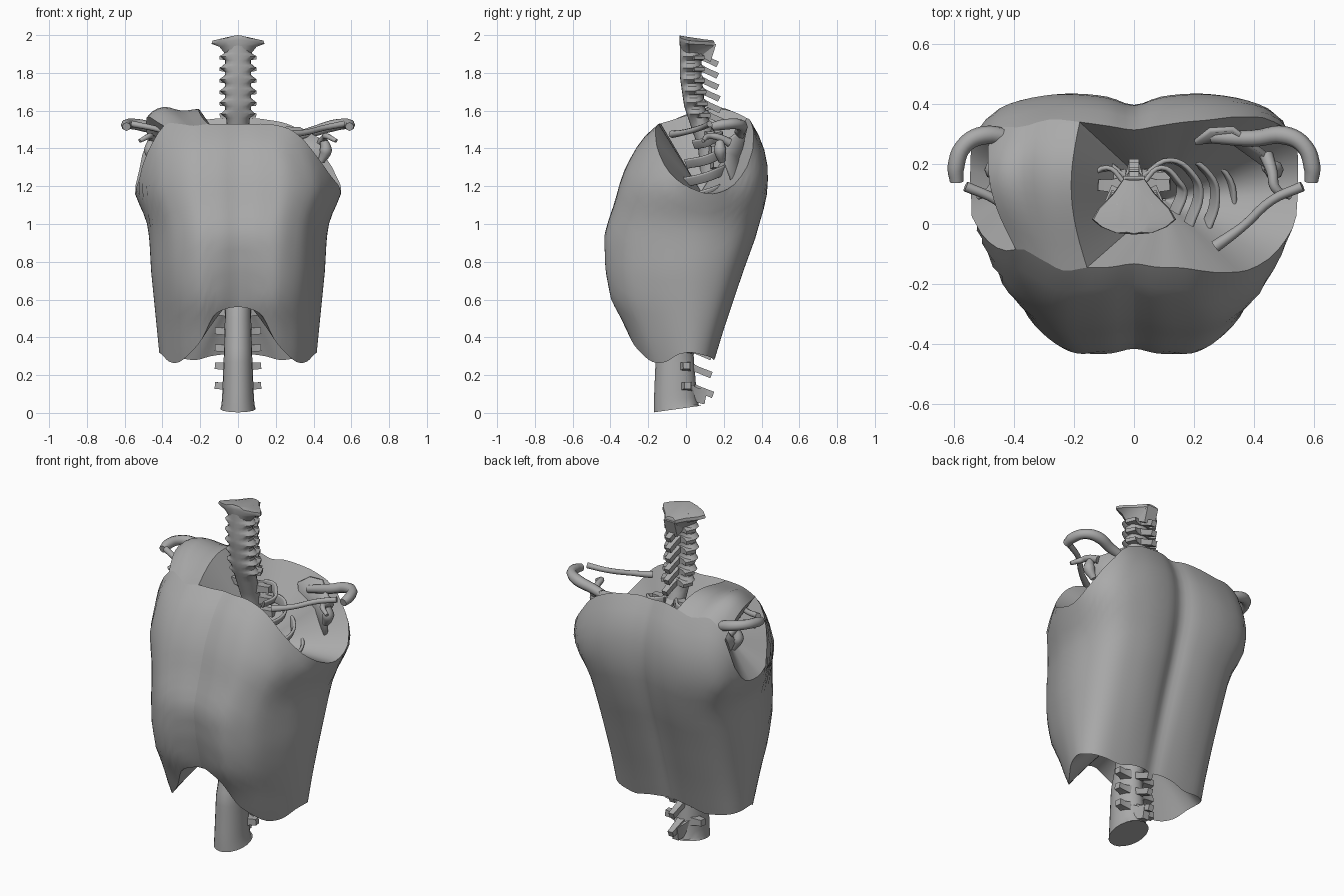
import bpy, math
from mathutils import Vector

if "Cube" in bpy.data.objects:
    bpy.data.objects.remove(bpy.data.objects["Cube"])

grey = bpy.data.materials.new("plain_grey")
grey.diffuse_color = (0.4, 0.4, 0.4, 1)
grey.use_nodes = True
grey.node_tree.nodes["Principled BSDF"].inputs["Base Color"].default_value = grey.diffuse_color


def table(rows, z):
    """Interpolated row of values for a height z."""
    if z <= rows[0][0]:
        return rows[0][1:]
    for a, b in zip(rows, rows[1:]):
        if z <= b[0]:
            t = (z - a[0]) / (b[0] - a[0])
            return [p + (q - p) * t for p, q in zip(a[1:], b[1:])]
    return rows[-1][1:]


def mesh(name, verts, faces, angle=40):
    me = bpy.data.meshes.new(name)
    me.from_pydata([tuple(v) for v in verts], [], faces)
    me.materials.append(grey)
    ob = bpy.data.objects.new(name, me)
    bpy.context.collection.objects.link(ob)
    bpy.ops.object.select_all(action='DESELECT')
    ob.select_set(True)
    bpy.context.view_layer.objects.active = ob
    bpy.ops.object.shade_smooth_by_angle(angle=math.radians(angle))
    return ob


def grid(rows, closed):
    """Vertices and quads joining equal rows of points."""
    n = len(rows[0])
    verts = [p for r in rows for p in r]
    faces = [(i * n + j, i * n + (j + 1) % n, (i + 1) * n + (j + 1) % n, (i + 1) * n + j)
             for i in range(len(rows) - 1) for j in range(n if closed else n - 1)]
    return verts, faces


def loft(name, rows, angle=40):
    v, f = grid(rows, True)
    n = len(rows[0])
    f += [tuple(reversed(range(n))), tuple(range(len(v) - n, len(v)))]
    return mesh(name, v, f, angle)


def hollow(name, rim, centre, power=1.0):
    """Sunken surface from a rim loop to a centre point."""
    c = Vector(centre)
    rows = []
    for r in (1, .9, .75, .6, .45, .25, .01):
        rows.append([Vector((c.x + (p.x - c.x) * r, c.y + (p.y - c.y) * r,
                             c.z + (p.z - c.z) * r ** power)) for p in rim])
    v, f = grid(rows, True)
    return mesh(name, v, f, 50)


def bar(name, a, b, wa, ha, wb, hb):
    """Tapered four-sided bony process from a to b."""
    a, b = Vector(a), Vector(b)
    d = (b - a).normalized()
    side = d.cross(Vector((0, 0, 1))).normalized()
    up = side.cross(d)
    rows = []
    for c, w, h in ((a, wa, ha), ((a + b) / 2, (wa + wb) * .4, (ha + hb) * .42), (b, wb, hb)):
        rows.append([c + side * w * s + up * h * t for s, t in ((-1, -1), (1, -1), (1, 1), (-1, 1))])
    return loft(name, rows, 30)


def tube(name, pts, depth, radii=None, band=0):
    cu = bpy.data.curves.new(name, 'CURVE')
    cu.dimensions = '3D'
    cu.bevel_depth, cu.extrude = depth, band
    cu.bevel_resolution, cu.resolution_u = 2, 5
    cu.use_fill_caps = True
    sp = cu.splines.new('BEZIER')
    sp.bezier_points.add(len(pts) - 1)
    for i, p in enumerate(pts):
        bp = sp.bezier_points[i]
        bp.co = p
        bp.handle_left_type = bp.handle_right_type = 'AUTO'
        bp.radius = radii[i] if radii else 1
    cu.materials.append(grey)
    ob = bpy.data.objects.new(name, cu)
    bpy.context.collection.objects.link(ob)


# Torso skin: height, half width, front y, back y, middle y
body = [(.25, .41, -.24, .14, 0), (.35, .42, -.29, .17, -.01), (.45, .43, -.33, .2, -.02),
        (.6, .445, -.41, .25, -.03), (.75, .46, -.435, .3, -.03), (.93, .47, -.435, .365, 0),
        (1.02, .485, -.41, .39, .03), (1.12, .53, -.375, .42, .06), (1.2, .56, -.355, .43, .08),
        (1.3, .54, -.32, .43, .1), (1.4, .505, -.265, .41, .1), (1.5, .49, -.19, .37, .1),
        (1.56, .475, -.1, .33, .1)]
# Outline columns: x share, y share, lower edge, upper edge
cols = [(0, -.98, .56, 1.53), (.15, -1, .55, 1.53), (.3, -1, .51, 1.53), (.45, -.98, .39, 1.52),
        (.6, -.88, .32, 1.49), (.75, -.71, .27, 1.41), (.88, -.42, .27, 1.27), (.97, -.12, .31, 1.19),
        (1, .2, .32, 1.16), (.97, .5, .31, 1.21), (.89, .75, .3, 1.35), (.75, .91, .29, 1.47),
        (.54, .99, .28, 1.53), (.35, 1.01, .3, 1.55), (.16, .98, .31, 1.56), (0, .9, .31, 1.55)]
raised = {4: 1.53, 5: 1.52, 6: 1.37, 10: 1.44, 11: 1.54}   # edges on the covered shoulder
STEPS, SUB, LAST = 16, 3, 15


def skin_point(u, v, z):
    w, f, b, m = table(body, z)
    if u < 0:
        w *= 1 + .08 * max(0, min(1, (z - 1.25) / .15))
    x, y = u * w, m + (v * (m - f) if v < 0 else v * (b - m))
    if v < 0:   # breastbone groove and soft hollow below the chest
        y += .008 * math.exp(-(x / .06) ** 2)
        y += .04 * math.exp(-(x / .15) ** 2) * max(0, min(1, (.95 - z) / .3))
    return Vector((x, y, z))


def settings(i, side):
    flip = -1 if i < 0 or i > LAST else 1
    i = -i if i < 0 else (2 * LAST - i if i > LAST else i)
    u, v, lo, hi = cols[i]
    return u * flip, v, lo, raised.get(i, hi) if side < 0 else hi


def column(k, side):
    """Vertical line of the skin; k counts the subdivided outline columns."""
    i, t = k // SUB, (k % SUB) / SUB
    p = [settings(i + d, side) for d in (-1, 0, 1, 2)]
    u, v, lo, hi = [.5 * (2 * b + (c - a) * t + (2 * a - 5 * b + 4 * c - d) * t * t
                          + (3 * b - a - 3 * c + d) * t ** 3) for a, b, c, d in zip(*p)]
    return [skin_point(u * side, v, lo + (hi - lo) * n / STEPS) for n in range(STEPS + 1)]


END = LAST * SUB
right = [column(k, 1) for k in range(END + 1)]
left = [column(k, -1) for k in range(END + 1)]
left[0], left[END] = right[0], right[END]
ring = right + left[END - 1:0:-1]
v, f = grid(ring + [ring[0]], False)
mesh("torso_skin", v, f, 50)

# Covered shoulder bridging front and back of the skin
strap = []
for k in range(10):
    a, b = left[6 + k][-1], left[39 - k][-1]
    line = []
    for s in range(13):
        t = s / 12
        p = a.lerp(b, t)
        arch = math.sin(math.pi * t)
        p.z += (.03 + .003 * k) * arch + .04 * math.sin(math.pi * t ** 1.8)
        p.x -= .04 * arch
        line.append(p)
    strap.append(line)
v, f = grid(strap, False)
mesh("shoulder_skin", v, f, 50)

# Sunken surfaces closing the neck, arm and waist openings
neck_rim = [c[-1] for c in right] + [left[k][-1] for k in range(END - 1, 39, -1)] \
    + strap[0][::-1] + [left[k][-1] for k in range(5, 0, -1)]
hollow("neck_hollow", neck_rim, (.1, .08, 1.17))
arm_rim = [left[k][-1] for k in range(15, 31)] + strap[-1][::-1][1:-1]
hollow("arm_hollow", arm_rim, (-.36, .13, 1.36))
hollow("waist_hollow", [c[0] for c in ring], (0, -.02, .62), 1.3)

# Spine column: height, middle y, half width, half depth
spine = [(0, -.045, .093, .125), (.06, -.055, .085, .115), (.3, -.06, .075, .1), (.55, -.01, .068, .085),
         (.8, .09, .062, .075), (1.1, .15, .055, .065), (1.4, .12, .05, .055), (1.53, .075, .06, .055),
         (1.62, .045, .07, .055), (1.78, .025, .07, .058), (1.96, .025, .066, .058)]
neck_bones = [1.58 + .061 * i for i in range(6)]


def spine_ring(z, n=20):
    y, w, d = table(spine, z)
    if z > 1.53:   # flared edges of the neck bones
        w *= 1 + .38 * max(0, 1 - min(abs(z - h) for h in neck_bones) / .022)
    tip = .035 if z < .03 else 0
    return [Vector((w * math.cos(t), y + d * math.sin(t), z + tip * (math.sin(t) + 1) / 2 + .003))
            for t in (2 * math.pi * i / n for i in range(n))]


levels = [1.52 * i / 40 for i in range(41)]
for h in neck_bones:
    levels += [h - .022, h, h + .014, h + .022]
loft("spine_column", [spine_ring(z) for z in levels + [1.95]], 35)

# Vertebra processes
for z in [.14, .245, .34, .43, .53] + [.62 + .077 * i for i in range(12)] + neck_bones:
    y, w, d = table(spine, z)
    neck = z > 1.53
    if neck:
        back, drop, thick = .085, .04, .02
    elif z < .56:
        back, drop, thick = .09, .045, .022
    else:
        back, drop, thick = .055, .05, .018
    bar("spinous_process", (0, y + d * .5, z + .012), (0, y + d + back, z - drop), .03, thick, .016, thick * .8)
    for s in (-1, 1):
        if neck:
            bar("side_process", (s * w * .5, y + d * .4, z), (s * .085, y + d * .8, z - .005),
                .04, .022, .03, .01)
        else:
            bar("side_process", (s * w * .6, y + d * .5, z), (s * .12, y + d * .6, z + .005),
                .035, .025, .018, .018)
bar("base_process", (0, .02, .1), (0, .105, .085), .05, .05, .02, .04)

# Top vertebra: fan-shaped plate with a deep rear knob
fan = [(0, -.035), (.06, -.03), (.11, -.01), (.14, .015), (.12, .05), (.07, .1), (.035, .15)]
fan += [(-x, y) for x, y in reversed(fan[1:])]
loft("top_vertebra", [[Vector((x * s, .03 + (y - .03) * q, z - abs(x) * tilt - (y + .035) * .14)) for x, y in fan]
                      for s, q, z, tilt in ((.5, .85, 1.91, 0), (.7, .97, 1.945, 0),
                                            (1, 1, 1.975, .1), (.96, 1, 1.992, .1), (.4, .95, 2, .05))], 35)
bar("top_knob", (0, .05, 1.935), (0, .145, 1.905), .06, .045, .035, .05)

# Ribs, shoulder blades and collar bones on both sides
for s in (-1, 1):
    for i in range(11):
        z = 1.47 - .082 * i
        y = table(spine, z)[0]
        a = min(.34, .16 + .055 * i)
        front = [.04, .0, -.04, -.1, -.15, -.2, -.22, -.2, -.14, -.05, .03][i]
        drop = .05 + .02 * i
        top = min(y + .09, .25)
        tube("rib", [(s * .03, y + .04, z), (s * a * .55, top, z - drop * .1),
                     (s * a * .92, top * .75, z - drop * .4), (s * a, (top + front) / 2, z - drop * .7),
                     (s * a * .85, front, z - drop)], .008, None, .02)
    tube("collar_bone", [(s * .27, -.075, 1.475), (s * .36, -.01, 1.485), (s * .46, .08, 1.51),
                         (s * .56, .125, 1.53)], .017, [1.2, .9, .9, 1])
    tube("shoulder_arch", [(s * .59, .14, 1.515), (s * .592, .19, 1.525), (s * .565, .26, 1.53),
                           (s * .5, .295, 1.52), (s * .4, .285, 1.49), (s * .26, .29, 1.45)],
         .028, [.8, 1, 1, 1.1, 1, .8])
    tube("beak_process", [(s * .44, .23, 1.43), (s * .46, .17, 1.46), (s * .47, .12, 1.465),
                          (s * .52, .09, 1.44)], .018, [1.3, 1, .9, .6])
    tube("arm_socket", [(s * .455, .18, 1.44), (s * .465, .18, 1.39), (s * .44, .19, 1.33)], .03, [.7, 1.1, .6])
    blade = [(.2, .28, 1.48), (.25, .32, 1.51), (.33, .325, 1.51), (.44, .24, 1.45), (.46, .19, 1.39),
             (.42, .24, 1.26), (.3, .33, 1.0), (.26, .335, 1.0), (.21, .31, 1.3)]
    ob = mesh("shoulder_blade", [(s * x, y, z) for x, y, z in blade] + [(s * .32, .29, 1.35)],
              [(i, (i + 1) % 9, 9) for i in range(9)], 50)
    ob.modifiers.new("thickness", 'SOLIDIFY').thickness = .018
